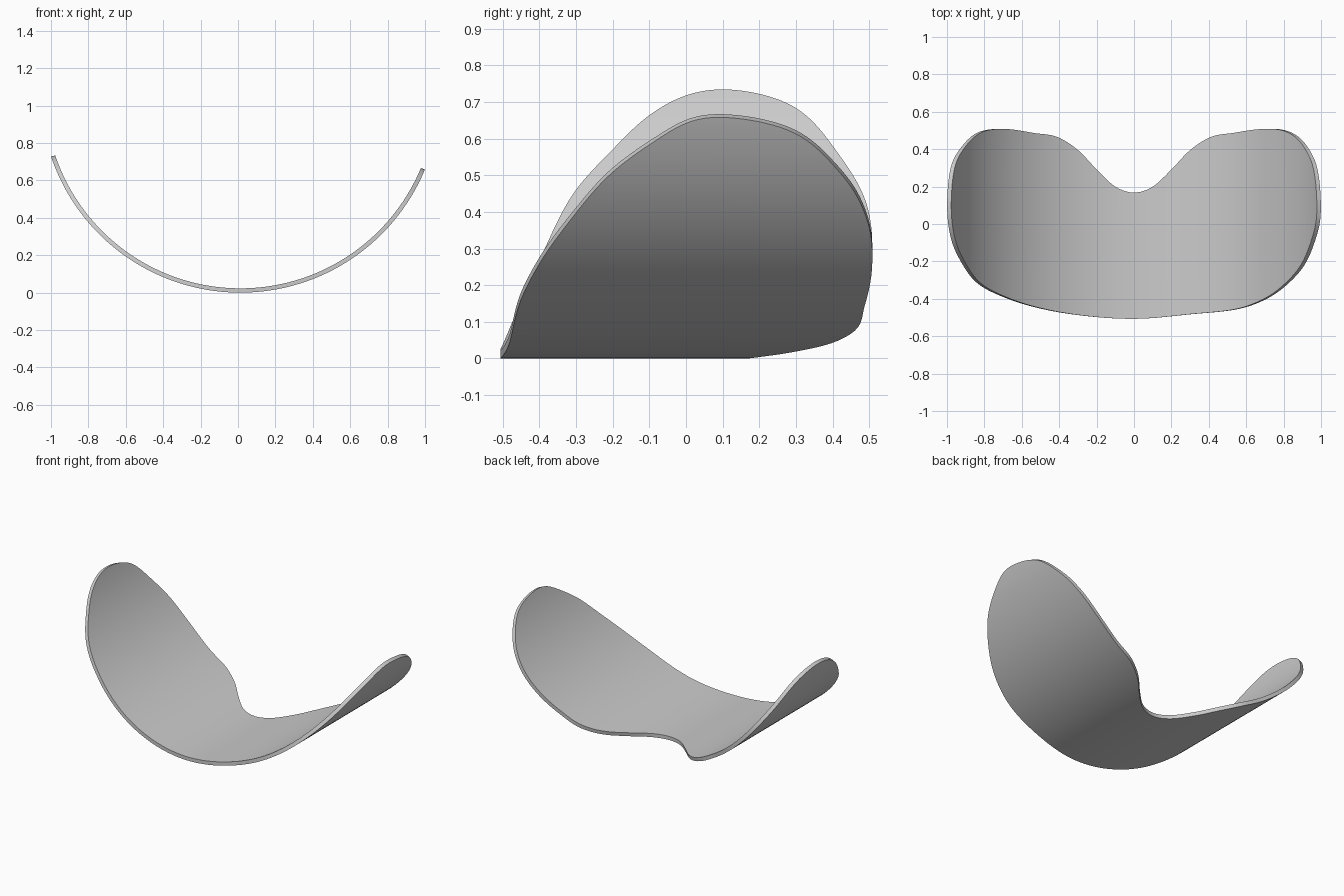
import bpy, bmesh
from math import acos, asin, sin, cos, pi, copysign

if "Cube" in bpy.data.objects:
    bpy.data.objects.remove(bpy.data.objects["Cube"])

R, CX, THICK, COLS = 1.068, 0.013, 0.023, 144


def ax(x):            # arc angle from an x position
    return asin((x - CX) / R)


def az(z, side):      # arc angle from a height on one side
    return side * acos(1 - z / R)


A0, A1 = az(0.727, -1), az(0.658, 1)     # the two tips

# Outline points (angle, y), left to right
front = [(az(.655, -1), -.10), (az(.565, -1), -.195), (az(.44, -1), -.305),
         (ax(-.7), -.39), (ax(-.55), -.44), (ax(-.3), -.487), (ax(0), -.507),
         (ax(.3), -.483), (ax(.6), -.444), (ax(.71), -.40),
         (az(.40, 1), -.298), (az(.485, 1), -.225), (az(.59, 1), -.09)]
back = [(az(.675, -1), .30), (az(.57, -1), .40), (az(.40, -1), .495),
        (ax(-.7), .508), (ax(-.55), .487), (ax(-.4), .457), (ax(-.3), .39),
        (ax(-.2), .287), (ax(-.1), .198), (ax(0), .168), (ax(.1), .198),
        (ax(.2), .287), (ax(.3), .39), (ax(.4), .457), (ax(.55), .488),
        (ax(.7), .508), (az(.345, 1), .503), (az(.44, 1), .468),
        (az(.53, 1), .40), (az(.613, 1), .30)]


def param(a):         # angle -> 0..pi, smooth at the tips
    return acos(max(-1, min(1, 1 - 2 * (a - A0) / (A1 - A0))))


# Closed loop of (t, y): front edge 0..pi, back edge pi..2pi
loop = [(0, .10)] + [(param(a), y) for a, y in front] + [(pi, .09)]
loop += [(2 * pi - param(a), y) for a, y in reversed(back)]
n = len(loop)


def knot(i):
    t, y = loop[i % n]
    return t + 2 * pi * (i // n), y


def slope(i):
    (t0, y0), (t1, y1), (t2, y2) = knot(i - 1), knot(i), knot(i + 1)
    d0, d1 = (y1 - y0) / (t1 - t0), (y2 - y1) / (t2 - t1)
    return (d0 * (t2 - t1) + d1 * (t1 - t0)) / (t2 - t0)


def edge_y(t):        # smooth cubic through the outline points
    i = max(k for k in range(n) if loop[k][0] <= t + 1e-9)
    (t0, y0), (t1, y1) = knot(i), knot(i + 1)
    h = t1 - t0
    s = (t - t0) / h
    return (y0 * (1 + 2 * s) * (1 - s) ** 2 + slope(i) * h * s * (1 - s) ** 2
            + y1 * s * s * (3 - 2 * s) + slope(i + 1) * h * s * s * (s - 1))


# Curved lens: outer and inner skins joined by a rim
bm = bmesh.new()


def skin(radius):
    lo, hi = [], []
    for k in range(COLS + 1):
        t = pi * k / COLS
        a = A0 + (A1 - A0) * (1 - cos(t)) / 2
        x, z = CX + radius * sin(a), R - radius * cos(a)
        v = bm.verts.new((x, edge_y(t), z))
        lo.append(v)
        hi.append(v if k in (0, COLS) else bm.verts.new((x, edge_y(2 * pi - t), z)))
    for k in range(COLS):
        quad = [lo[k], lo[k + 1], hi[k + 1], hi[k]]
        bm.faces.new(list(dict.fromkeys(quad)))
    return lo + hi[-2:0:-1]


outer, inner = skin(R), skin(R - THICK)
for k in range(len(outer)):
    bm.faces.new((outer[k - 1], outer[k], inner[k], inner[k - 1]))
bmesh.ops.recalc_face_normals(bm, faces=bm.faces)

mesh = bpy.data.meshes.new("visor_lens")
bm.to_mesh(mesh)
bm.free()
lens = bpy.data.objects.new("visor_lens", mesh)
bpy.context.collection.objects.link(lens)
bpy.context.view_layer.objects.active = lens
lens.select_set(True)
bpy.ops.object.shade_smooth_by_angle()
